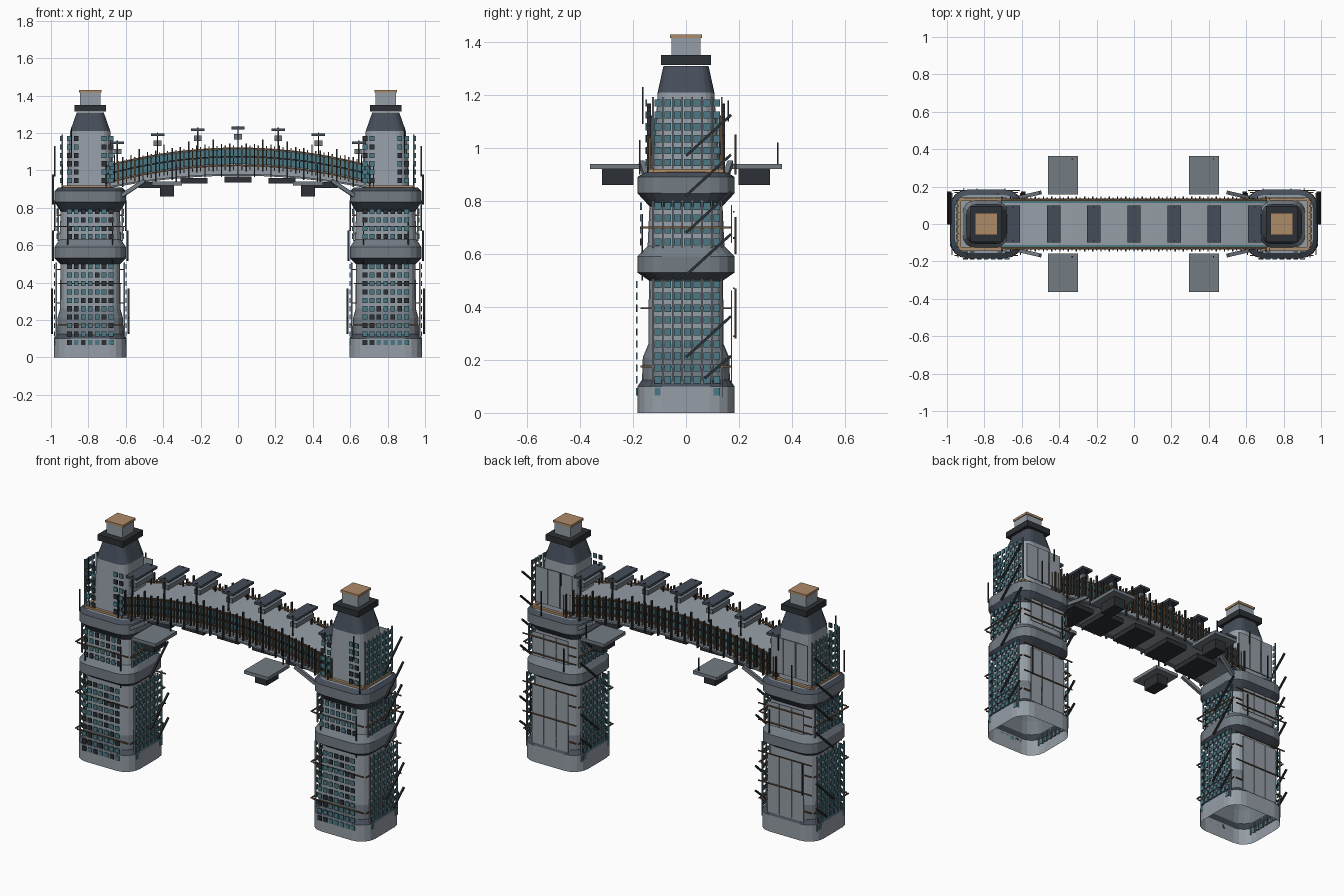
import bpy, bmesh, math, random
from mathutils import Vector, Matrix

if "Cube" in bpy.data.objects:
    bpy.data.objects.remove(bpy.data.objects["Cube"])
random.seed(4)

def mat(name, r, g, b):
    m = bpy.data.materials.new(name)
    m.diffuse_color = (r, g, b, 1)
    m.use_nodes = True
    m.node_tree.nodes["Principled BSDF"].inputs["Base Color"].default_value = m.diffuse_color
    return m

GREY = mat("grey", .30, .34, .38)
MID = mat("mid_grey", .17, .20, .23)
DARK = mat("dark", .06, .075, .10)
BLACK = mat("charcoal", .025, .03, .035)
TEAL = mat("teal_glass", .07, .19, .23)
TAN = mat("tan", .42, .26, .14)
BROWN = mat("brown", .16, .09, .045)

def finish(bm, name, *mats):
    bmesh.ops.recalc_face_normals(bm, faces=bm.faces)
    me = bpy.data.meshes.new(name)
    bm.to_mesh(me)
    bm.free()
    for m in mats:
        me.materials.append(m)
    ob = bpy.data.objects.new(name, me)
    bpy.context.collection.objects.link(ob)
    return ob

def box(bm, c, s):
    bmesh.ops.create_cube(bm, size=1, matrix=Matrix.Translation(c) @ Matrix.Diagonal((*s, 1)))

def beam(bm, a, b, w):
    a, b = Vector(a), Vector(b)
    d = b - a
    m = Matrix.Translation((a + b) / 2) @ d.to_track_quat('Z', 'Y').to_matrix().to_4x4()
    bmesh.ops.create_cube(bm, size=1, matrix=m @ Matrix.Diagonal((w, w, d.length, 1)))

def ring(bm, cx, z, hx, hy, r, n=4):
    # rounded rectangle cross-section
    vs = []
    for k, (sx, sy) in enumerate(((1, 1), (-1, 1), (-1, -1), (1, -1))):
        for i in range(n + 1):
            a = math.pi / 2 * (k + i / n)
            vs.append(bm.verts.new((cx + sx * (hx - r) + r * math.cos(a),
                                    sy * (hy - r) + r * math.sin(a), z)))
    return vs

def loft(bm, cx, prof, cap_bottom=False):
    prev = None
    for z, hx, hy, mi in prof:
        cur = ring(bm, cx, z, hx, hy, min(hx, hy) * .5)
        if prev:
            for i in range(len(cur)):
                j = (i + 1) % len(cur)
                bm.faces.new((prev[i], prev[j], cur[j], cur[i])).material_index = mi
        elif cap_bottom:
            bm.faces.new(cur)
        prev = cur
    bm.faces.new(prev).material_index = prof[-1][3]

# z, half x, half y, material of the segment below
SHELL = [(0, .195, .183, 0), (.10, .195, .183, 0), (.125, .178, .166, 2), (.21, .175, .163, 1),
         (.26, .161, .142, 1), (.50, .160, .140, 0), (.53, .19, .184, 2), (.59, .19, .184, 1),
         (.63, .165, .145, 1), (.78, .158, .138, 0), (.83, .19, .184, 2), (.89, .19, .184, 1),
         (.908, .17, .155, 2), (.909, .125, .125, 0), (1.21, .107, .107, 0)]
# rows of windows: z start, count, offsets of the x and y window planes
ROWS = [(.08, 10, .191, .186), (.645, 4, .178, .17), (.945, 6, .158, .150)]

def tower(side):
    s = "left" if side < 0 else "right"
    cx = .79 * side
    bm = bmesh.new()
    loft(bm, cx, SHELL)
    finish(bm, s + "_tower_shell", GREY, MID, DARK)
    bm = bmesh.new()
    loft(bm, cx, [(1.21, .107, .107, 0), (1.31, .072, .085, 0)])
    finish(bm, s + "_roof_taper", DARK)
    bm = bmesh.new()
    box(bm, (cx, 0, 1.332), (.17, .19, .036))
    finish(bm, s + "_roof_slab", BLACK)
    bm = bmesh.new()
    box(bm, (cx, 0, 1.382), (.11, .11, .07))
    finish(bm, s + "_roof_box", GREY)
    bm = bmesh.new()
    box(bm, (cx, 0, 1.422), (.12, .12, .014))
    # deck trim strips
    for y in (-1, 1):
        box(bm, (cx + side * .02, y * .132, .914), (.25, .018, .012))
    box(bm, (cx + side * .145, 0, .914), (.018, .25, .012))
    finish(bm, s + "_tan_trim", TAN)

    # windows on the front and both flanks
    lit, unlit, fins, panels = (bmesh.new() for _ in range(4))
    for k, (z0, n, px, py) in enumerate(ROWS):
        zm, h = z0 + (n - 1) * .0225, n * .045
        for i in range(-3, 4):
            u = i * .037
            for j in range(n):
                z = z0 + j * .045
                if k < 2 or abs(i) > 1:
                    box(unlit if random.random() < .35 else lit, (cx + u, -py, z), (.025, .006, .027))
                for d in (-1, 1):
                    if k < 2 or d == side:
                        box(lit, (cx + d * px, u + .005, z), (.006, .026, .027))
        for i in range(-4, 4):
            u = (i + .5) * .037
            for d in (-1, 1):
                if k < 2 or d == side:
                    box(fins, (cx + d * (px - .008), u + .005, zm), (.008, .006, h))
        # plain cladding at the back
        for i in range(-1, 2):
            box(panels, (cx + i * .083, .172 if k < 2 else .135, zm), (.078, .005, h * .8))
    finish(lit, s + "_windows_lit", TEAL)
    finish(unlit, s + "_windows_dark", BLACK)
    finish(fins, s + "_window_fins", MID)
    finish(panels, s + "_back_panels", GREY)

    # diagonal braces and upright rods
    bm = bmesh.new()
    for i, z in enumerate((.06, .21, .52, .68, .82, .97)):
        y0 = .07 if i == 0 else 0
        x = (.204, .204, .2, .19, .2, .19)[i]
        for d in (-1, 1):
            if i < 4 or d == side:
                beam(bm, (cx + d * x, y0, z + y0), (cx + d * x, .17, z + .155), .01)
    for x, y, z0, z1 in ((.1, -.163, 1.09, 1.23), (-.06, .16, 1.1, 1.18), (.15, -.175, .9, 1.03),
                         (.12, .187, .28, .47), (-.1, .187, .6, .74), (.05, .187, .9, 1.05),
                         (.12, -.165, .5, .75), (-.12, -.165, .5, .75)):
        beam(bm, (cx + side * x, y, z0), (cx + side * x, y, z1), .006)
    finish(bm, s + "_braces", BLACK)

    # horizontal pipes round the tower
    bm = bmesh.new()
    for z in (.175, .395, .70):
        for d in (-1, 1):
            beam(bm, (cx - .17, d * .168, z), (cx + .17, d * .168, z), .007)
            beam(bm, (cx + d * .183, -.165, z), (cx + d * .183, .165, z), .007)
    for z in (.29, .47, .66, .76):
        beam(bm, (cx - .18, .18, z), (cx + .18, .18, z), .006)
    finish(bm, s + "_pipes", BROWN)

    # struts carrying the bridge
    bm = bmesh.new()
    for d in (-1, 1):
        beam(bm, (side * .62, d * .14, .865), (side * .50, d * .168, .945), .02)
    finish(bm, s + "_bridge_struts", MID)

for sd in (-1, 1):
    tower(sd)

def top(x):
    return 1.118 - .19 * x * x

def bottom(x):
    return .975 - .14 * x * x

def arch(name, m, y0, y1, lo, hi, half=.71, n=30):
    # strip swept along the arc of the bridge
    bm = bmesh.new()
    prev = None
    for i in range(n + 1):
        x = -half + 2 * half * i / n
        cur = [bm.verts.new((x, y, z)) for y, z in ((y0, lo(x)), (y1, lo(x)), (y1, hi(x)), (y0, hi(x)))]
        if prev:
            for a in range(4):
                b = (a + 1) % 4
                bm.faces.new((prev[a], prev[b], cur[b], cur[a]))
        else:
            bm.faces.new(cur)
        prev = cur
    bm.faces.new(prev)
    finish(bm, name, m)

# bridge body, glazing and rails
arch("bridge_body", GREY, -.112, .112, bottom, top)
for d, nm in ((-1, "front"), (1, "back")):
    arch(nm + "_bridge_glass", TEAL, d * .11, d * .122, lambda x: top(x) - .085, lambda x: top(x) - .006)
    for k, o in enumerate((-.092, -.045, .0)):
        arch(f"{nm}_bridge_rail_{k}", (BROWN, BLACK, BROWN)[k], d * .124, d * .134,
             lambda x: top(x) + o - .004, lambda x: top(x) + o + .004, n=20)
    arch(nm + "_bridge_sill", MID, d * .11, d * .135, lambda x: bottom(x) - .004, lambda x: bottom(x) + .006)

# bridge fins
dark, brown = bmesh.new(), bmesh.new()
for i in range(-16, 17):
    x = i * .044
    for d in (-1, 1):
        z0, z1 = bottom(x) - .01 + .03 * (i % 2), top(x) + (.05 if i % 3 == 0 else .025)
        box(dark, (x, d * .14, (z0 + z1) / 2), (.007, .014, z1 - z0))
        box(brown, (x + .02, d * .137, top(x) - .05), (.006, .01, .13))
finish(dark, "bridge_fins", BLACK)
finish(brown, "bridge_thin_fins", BROWN)

# rooftop units along the bridge, and boxes below it
slabs, cores, posts, under = (bmesh.new() for _ in range(4))
for i in range(-3, 4):
    x = i * .215
    z = top(x)
    box(slabs, (x, 0, z + .108), (.072, .2, .014))
    box(cores, (x, 0, z + .062), (.042, .17, .028))
    beam(posts, (x, -.09, z - .01), (x, -.09, z + .12), .007)
    beam(posts, (x, .09, z - .01), (x, .09, z + .12), .007)
for x in (-.46, -.235, 0, .235, .46):
    box(under, (x, 0, bottom(x) - .024), (.145, .2, .03))
finish(slabs, "bridge_roof_slabs", DARK)
finish(cores, "bridge_roof_boxes", MID)
finish(posts, "bridge_roof_posts", BLACK)
finish(under, "bridge_underside_boxes", BLACK)

# floating side platforms
plat, pods, masts = (bmesh.new() for _ in range(3))
for x in (-.38, .375):
    for d in (-1, 1):
        box(plat, (x, d * .26, .93), (.16, .205, .02))
        box(pods, (x, d * .258, .89), (.075, .118, .06))
    beam(masts, (x + .05, .347, .94), (x + .05, .347, 1.02), .006)
    beam(masts, (x + .05, -.175, .94), (x + .05, -.175, 1.03), .006)
finish(plat, "side_platforms", MID)
finish(pods, "platform_pods", BLACK)
finish(masts, "platform_masts", BLACK)
